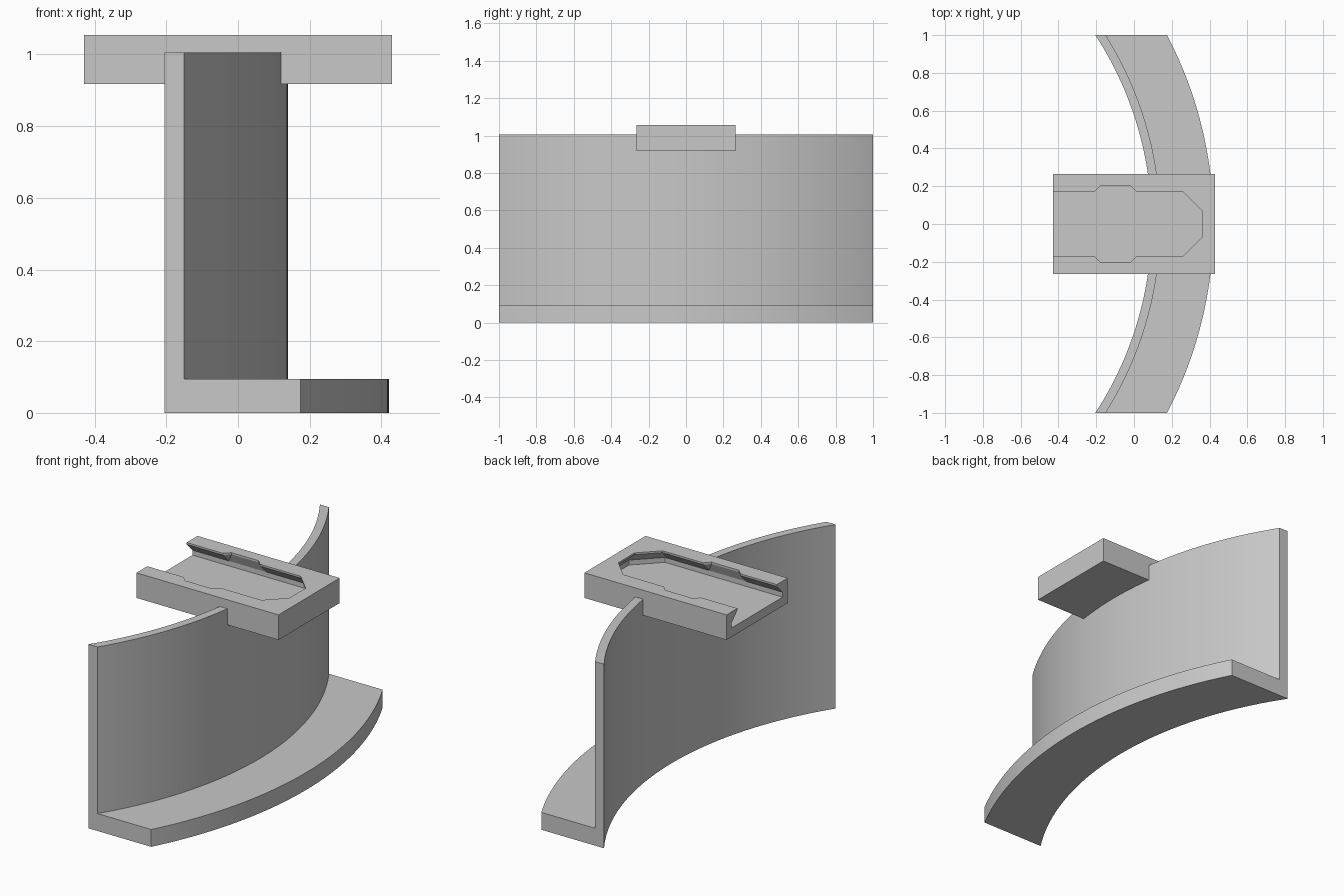
import bpy, bmesh, math

if "Cube" in bpy.data.objects:
    bpy.data.objects.remove(bpy.data.objects["Cube"])

grey = bpy.data.materials.new("light grey")
grey.diffuse_color = (0.58, 0.58, 0.58, 1)
grey.use_nodes = True
grey.node_tree.nodes["Principled BSDF"].inputs["Base Color"].default_value = grey.diffuse_color


def loft(name, rings):
    """Closed solid skinned through rings of equal point count."""
    bm = bmesh.new()
    loops = [[bm.verts.new(p) for p in ring] for ring in rings]
    n = len(loops[0])
    for a, b in zip(loops, loops[1:]):
        for i in range(n):
            j = (i + 1) % n
            bm.faces.new((a[i], a[j], b[j], b[i]))
    bm.faces.new(loops[0])
    bm.faces.new(loops[-1])
    bmesh.ops.recalc_face_normals(bm, faces=bm.faces)
    bmesh.ops.triangulate(bm, faces=[f for f in bm.faces if len(f.verts) > 3])
    me = bpy.data.meshes.new(name)
    bm.to_mesh(me)
    bm.free()
    ob = bpy.data.objects.new(name, me)
    bpy.context.collection.objects.link(ob)
    me.materials.append(grey)
    return ob


def boolean(target, tool, operation):
    mod = target.modifiers.new(operation.lower(), 'BOOLEAN')
    mod.object, mod.operation, mod.solver = tool, operation, 'EXACT'
    bpy.context.view_layer.objects.active = target
    bpy.ops.object.modifier_apply(modifier=mod.name)
    bpy.data.objects.remove(tool)


# Curved wall with a foot: L section swept on an arc, ends trimmed flat at y = +-1
CENTRE = -1.735
R_IN, R_WALL, R_FOOT = 1.828, 1.874, 2.156
section = [(R_IN, 0), (R_FOOT, 0), (R_FOOT, 0.095), (R_WALL, 0.095),
           (R_WALL, 1.006), (R_IN, 1.006)]
STEPS = 60
rings = []
for k in range(STEPS + 1):
    t = 2 * k / STEPS - 1
    ring = []
    for r, z in section:
        a = math.asin(1 / r) * t
        ring.append((CENTRE + r * math.cos(a), r * math.sin(a), z))
    rings.append(ring)
bracket = loft("curved_wall_and_mount", rings)

# Mounting block on top of the wall
X, Y, Z0, Z1 = 0.43, 0.264, 0.918, 1.055
block = loft("mount_block", [[(-X, -Y, z), (X, -Y, z), (X, Y, z), (-X, Y, z)]
                             for z in (Z0, Z1)])
boolean(bracket, block, 'UNION')


# Dovetail slot: open at the left end, half an octagon at the right, side notches
def slot_outline(w, notch, z):
    c, f = 0.19, math.tan(math.pi / 8)
    half = [(-0.5, w), (-0.21, w), (-0.18, notch), (-0.015, notch), (0.015, w),
            (c + w * f, w), (c + w, w * f)]
    return ([(x, y, z) for x, y in half] +
            [(x, -y, z) for x, y in reversed(half)])


slot = loft("slot_cutter", [slot_outline(0.22, 0.22, 0.967),
                            slot_outline(0.22, 0.22, 0.994),
                            slot_outline(0.17, 0.20, 1.045),
                            slot_outline(0.17, 0.20, 1.1)])
boolean(bracket, slot, 'DIFFERENCE')

# Smooth arcs with sharp edges
bpy.ops.object.select_all(action='DESELECT')
bracket.select_set(True)
bpy.context.view_layer.objects.active = bracket
bpy.ops.object.shade_smooth_by_angle(angle=math.radians(20))
